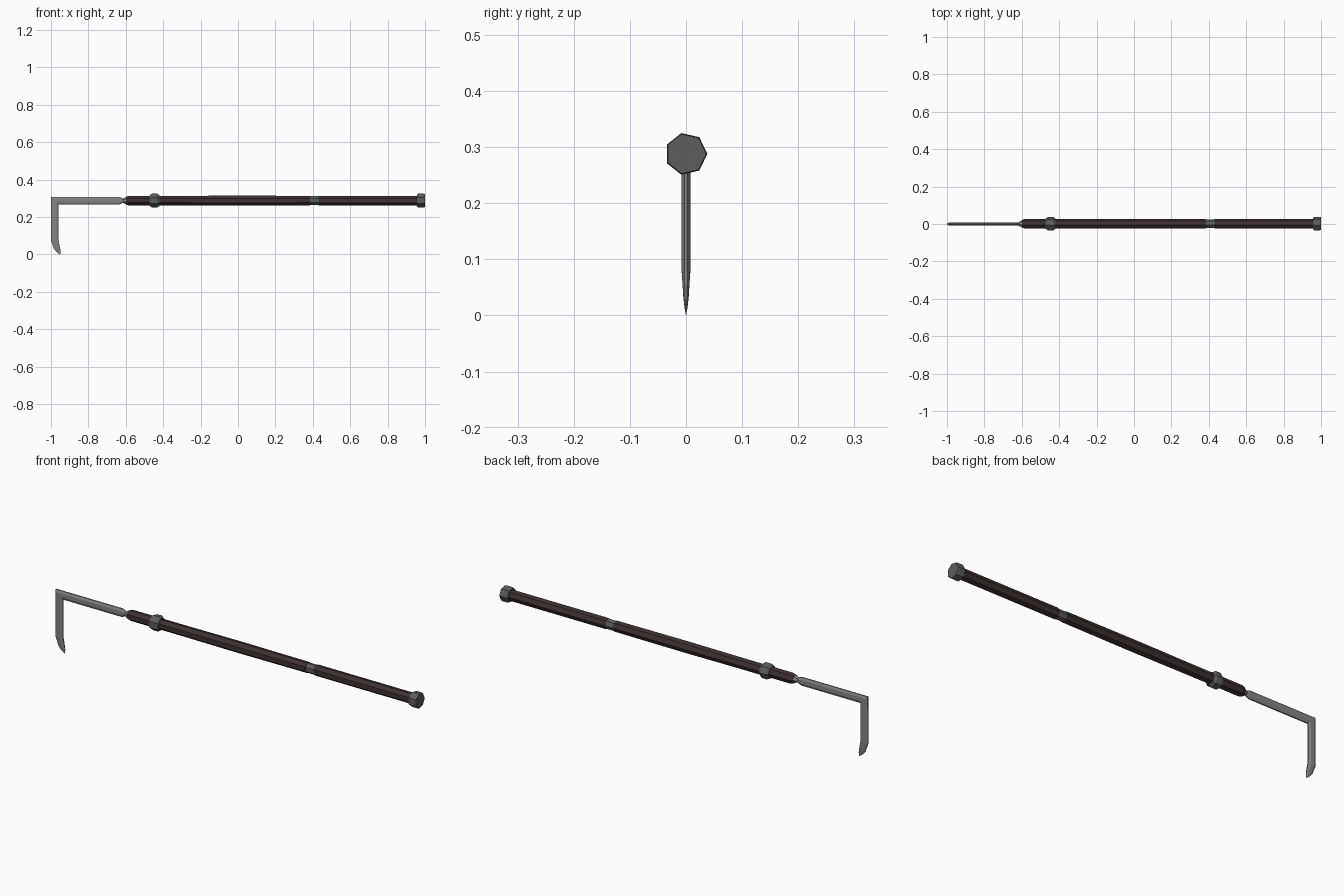
import bpy, bmesh, math

if "Cube" in bpy.data.objects:
    bpy.data.objects.remove(bpy.data.objects["Cube"])

AXIS_Z = 0.288
SIDES = 7


def material(name, rgb):
    m = bpy.data.materials.new(name)
    m.diffuse_color = (*rgb, 1)
    m.use_nodes = True
    m.node_tree.nodes["Principled BSDF"].inputs["Base Color"].default_value = m.diffuse_color
    return m


WOOD = material("dark brown wood", (0.050, 0.030, 0.030))
IRON = material("dark grey iron", (0.110, 0.110, 0.110))
STEEL = material("grey steel", (0.235, 0.235, 0.235))


def loft(name, rings, mat):
    """Skin a list of equal-length point rings and cap both ends."""
    bm = bmesh.new()
    loops = [[bm.verts.new(p) for p in ring] for ring in rings]
    n = len(rings[0])
    for a, b in zip(loops, loops[1:]):
        for i in range(n):
            j = (i + 1) % n
            bm.faces.new((a[i], a[j], b[j], b[i]))
    bm.faces.new(loops[0])
    bm.faces.new(loops[-1])
    bmesh.ops.recalc_face_normals(bm, faces=bm.faces)
    me = bpy.data.meshes.new(name)
    bm.to_mesh(me)
    bm.free()
    me.materials.append(mat)
    ob = bpy.data.objects.new(name, me)
    bpy.context.collection.objects.link(ob)
    return ob


def turned(name, profile, mat):
    """Seven-sided turned part along x from (x, radius) pairs."""
    angles = [math.tau * i / SIDES for i in range(SIDES)]
    return loft(name, [[(x, r * math.cos(a), AXIS_Z + r * math.sin(a)) for a in angles]
                       for x, r in profile], mat)


# Handle parts
turned("long_grip", [(-0.60, 0.021), (-0.585, 0.026), (-0.30, 0.026), (0, 0.0275), (0.385, 0.026)], WOOD)
turned("grip_ring", [(0.383, 0.024), (0.432, 0.024)], IRON)
turned("rear_grip", [(0.43, 0.0265), (0.965, 0.0265)], WOOD)
turned("collar", [(-0.472, 0.029), (-0.46, 0.038), (-0.432, 0.038), (-0.42, 0.029)], IRON)
turned("end_cap", [(0.957, 0.033), (0.964, 0.038), (0.990, 0.038), (1.0, 0.036)], IRON)
turned("ferrule", [(-0.622, 0.007), (-0.598, 0.021)], STEEL)

# Hooked blade: outer (x, z), inner (x, z), thickness scale
STATIONS = [
    ((-0.605, 0.296), (-0.605, 0.280), 0.7),
    ((-0.635, 0.308), (-0.635, 0.267), 1.0),
    ((-1.0, 0.308), (-0.96, 0.267), 1.0),
    ((-1.0, 0.075), (-0.96, 0.080), 0.95),
    ((-0.984, 0.030), (-0.952, 0.038), 0.6),
    ((-0.970, 0.013), (-0.949, 0.020), 0.35),
    ((-0.952, 0.000), (-0.949, 0.006), 0.05),
]
HALF = [(0, 0.003), (0.28, 0.008), (0.72, 0.008), (1, 0.003)]
SECTION = HALF + [(u, -y) for u, y in reversed(HALF)]
loft("hook_blade", [[(o[0] + (i[0] - o[0]) * u, y * s, o[1] + (i[1] - o[1]) * u)
                     for u, y in SECTION] for o, i, s in STATIONS], STEEL)
